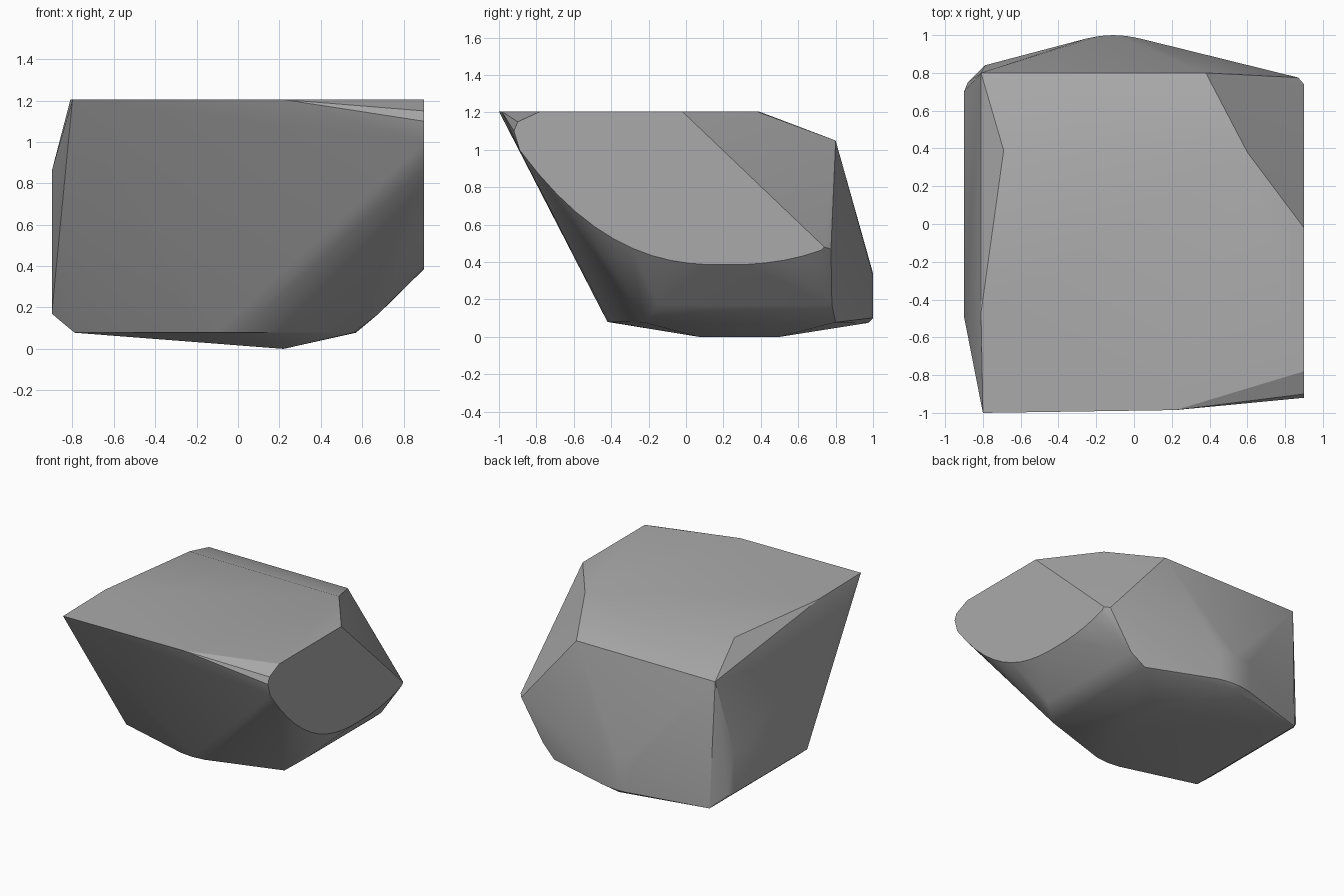
import bpy
import bmesh
import math

cube = bpy.data.objects.get("Cube")
if cube:
    bpy.data.objects.remove(cube, do_unlink=True)

# Single stone colour
stone = bpy.data.materials.new("stone_grey")
stone.use_nodes = True
GREY = (0.4, 0.4, 0.4, 1)
stone.diffuse_color = GREY
shader = stone.node_tree.nodes["Principled BSDF"]
shader.inputs["Base Color"].default_value = GREY
shader.inputs["Roughness"].default_value = 0.8


def curved_rim(steps=16):
    """Rounded lower edge of the flat +x face."""
    rim = []
    for i in range(steps + 1):
        y = -0.89 + 1.61 * i / steps
        lift = 0.5 if y < 0.2 else 0.37
        rim.append((0.9, y, 0.385 + lift * abs(y - 0.2) ** 2.4))
    return rim


# Corners of the chipped boulder, grouped by facet
top = [(-0.8, -1, 1.205), (0.22, -0.985, 1.205), (0.9, -0.78, 1.205),
       (0.9, -0.02, 1.205), (0.6, 0.38, 1.205), (-0.69, 0.39, 1.205),
       (-0.81, -0.47, 1.205)]
back_edge = [(-0.81, 0.8, 1.05), (0.38, 0.8, 1.05), (0.87, 0.775, 0.47),
             (0.9, 0.74, 0.48)]
nose = [(0.9, -0.92, 1.1), (0.9, -0.9, 1.15)]
left_wall = [(-0.9, -0.49, 0.86), (-0.9, 0.7, 0.5), (-0.9, 0.7, 0.17),
             (-0.9, -0.2, 0.17), (-0.88, 0.75, 0.17)]
lower_ring = [(-0.79, -0.24, 0.078), (-0.2, -0.41, 0.08), (-0.1, -0.42, 0.08),
              (0, -0.41, 0.08), (0.56, -0.23, 0.078), (0.57, 0.8, 0.078),
              (0.68, 0.78, 0.17), (0.68, -0.15, 0.17), (-0.79, 0.84, 0.078)]
back_bulge = [(x, 1 - 0.9 * (x + 0.11) ** 2, z)
              for x in (-0.25, -0.18, -0.11, -0.04, 0.03) for z in (0.1, 0.34)]
back_bulge.append((-0.11, 0.975, 0.075))
base = [(0.22, 0.07, 0), (0.22, 0.5, 0)]

# Wrap the corners in a closed convex shell
bm = bmesh.new()
for point in top + back_edge + nose + left_wall + lower_ring + back_bulge + base + curved_rim():
    bm.verts.new(point)
bmesh.ops.convex_hull(bm, input=bm.verts[:], use_existing_faces=False)
bmesh.ops.delete(bm, geom=[v for v in bm.verts if not v.link_faces], context="VERTS")
bmesh.ops.dissolve_limit(bm, angle_limit=math.radians(2), verts=bm.verts[:], edges=bm.edges[:])
bmesh.ops.recalc_face_normals(bm, faces=bm.faces[:])

mesh = bpy.data.meshes.new("boulder")
bm.to_mesh(mesh)
bm.free()
mesh.materials.append(stone)
boulder = bpy.data.objects.new("boulder", mesh)
bpy.context.collection.objects.link(boulder)

# Soft blends between shallow facets, crisp chipped edges
bpy.ops.object.select_all(action="DESELECT")
boulder.select_set(True)
bpy.context.view_layer.objects.active = boulder
bpy.ops.object.shade_smooth_by_angle(angle=math.radians(25))
